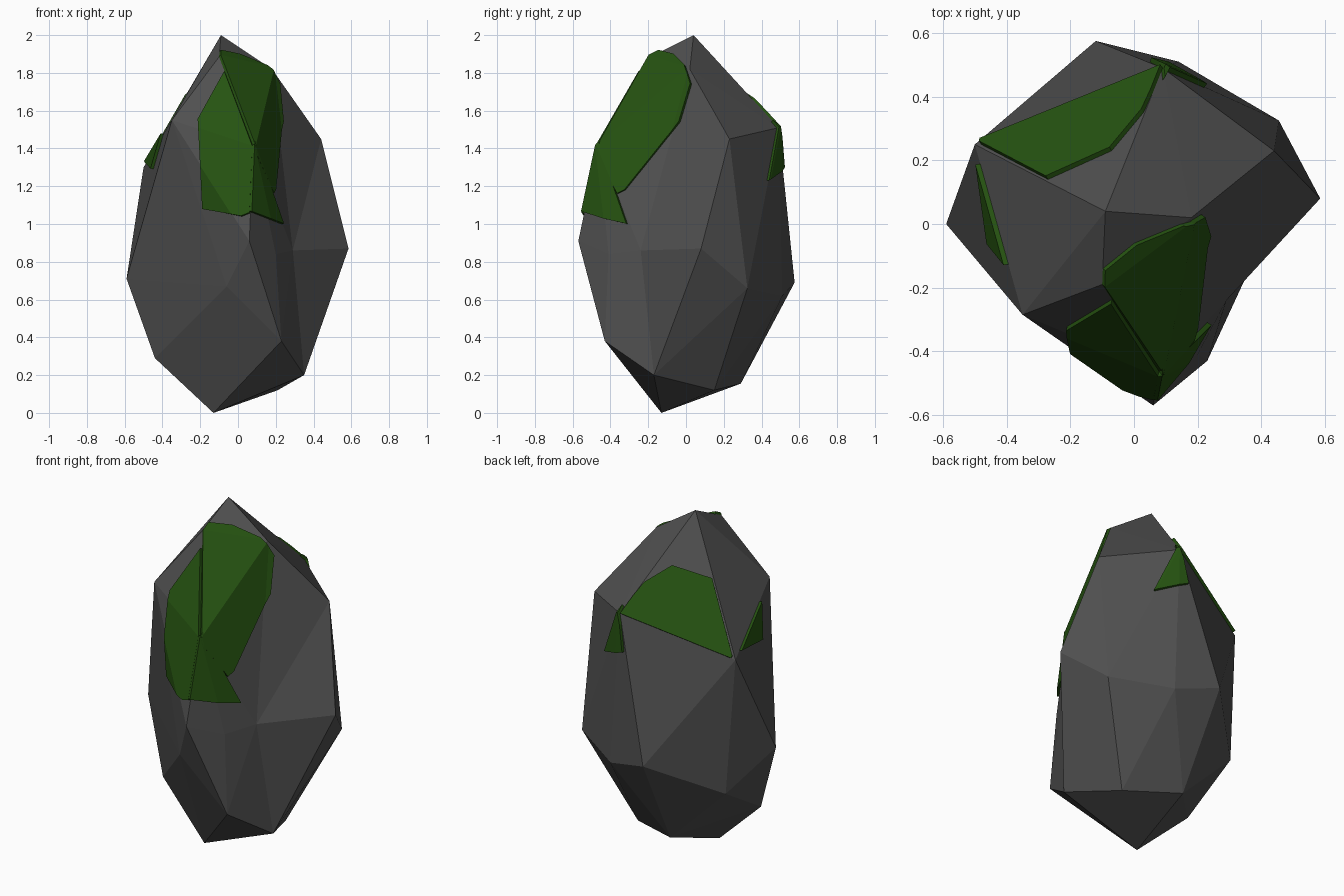
import bpy, bmesh
from mathutils import Vector

if "Cube" in bpy.data.objects:
    bpy.data.objects.remove(bpy.data.objects["Cube"])


def material(name, rgb):
    m = bpy.data.materials.new(name)
    m.diffuse_color = (*rgb, 1)
    m.use_nodes = True
    m.node_tree.nodes["Principled BSDF"].inputs["Base Color"].default_value = m.diffuse_color
    return m


STONE = material("dark grey stone", (0.08, 0.08, 0.08))
MOSS = material("moss green", (0.019, 0.086, 0.0055))


def add_object(name, bm, mat):
    mesh = bpy.data.meshes.new(name)
    bm.to_mesh(mesh)
    mesh.materials.append(mat)
    ob = bpy.data.objects.new(name, mesh)
    bpy.context.collection.objects.link(ob)
    return ob


# Boulder: faceted hull of its corner points
corners = [
    (-.09, .04, 2.0), (-.1, -.19, 1.885), (.18, .02, 1.82),              # crown
    (-.35, -.285, 1.55), (.44, .23, 1.45), (.09, .49, 1.51),             # shoulders
    (.08, -.465, 1.41), (-.5, .25, 1.3),
    (.06, -.57, .91), (.585, .08, .87), (.455, .325, .66),               # belly
    (.14, .51, .62), (-.12, .575, .69), (-.59, 0, .71), (-.06, -.46, .67),
    (-.45, .27, .5), (.23, -.43, .38), (-.44, -.075, .29),               # underside
    (.35, -.17, .2), (-.1, .29, .155), (.21, .15, .12), (-.13, -.13, 0),
]
# Hollow in the front right: hull points that are pushed inward afterwards
hollow = [((.47, -.30, .86), (.29, -.24, .86)), ((.28, -.50, .84), (.2, -.41, .84))]

rock = bmesh.new()
for c in corners:
    rock.verts.new(c)
pushed = [(rock.verts.new(a), Vector(b)) for a, b in hollow]
bmesh.ops.convex_hull(rock, input=rock.verts[:])
for v, target in pushed:
    v.co = target
bmesh.ops.recalc_face_normals(rock, faces=rock.faces[:])
rock.normal_update()
add_object("boulder", rock, STONE)


# Moss plates: rock faces clipped to a convex outline seen along one axis
def moss_patch(name, axis, outline, facing, limit):
    bm = rock.copy()
    facing = Vector(facing).normalized()
    bm.normal_update()
    bmesh.ops.delete(bm, geom=[f for f in bm.faces if f.normal.dot(facing) < limit],
                     context='FACES')
    i, j = [k for k in range(3) if k != axis]
    cu = sum(p[0] for p in outline) / len(outline)
    cv = sum(p[1] for p in outline) / len(outline)
    for (u0, v0), (u1, v1) in zip(outline, outline[1:] + outline[:1]):
        co, no = Vector((0, 0, 0)), Vector((0, 0, 0))
        co[i], co[j] = u0, v0
        no[i], no[j] = v1 - v0, u0 - u1
        if no[i] * (cu - u0) + no[j] * (cv - v0) > 0:
            no = -no
        bmesh.ops.bisect_plane(bm, geom=bm.verts[:] + bm.edges[:] + bm.faces[:],
                               plane_co=co, plane_no=no, clear_outer=True)
    ob = add_object(name, bm, MOSS)
    bm.free()
    mod = ob.modifiers.new("thickness", 'SOLIDIFY')
    mod.thickness = 0.016
    mod.offset = 1
    mod.use_even_offset = True


X, Y, Z = 0, 1, 2
moss_patch("moss_front_left", Y,
           [(-.06, 1.82), (-.21, 1.55), (-.18, 1.08), (.02, 1.04), (.07, 1.06), (.1, 1.42)],
           (-1, -1, 0), 0.6)
moss_patch("moss_front_tip", Y,
           [(.08, 1.43), (.05, 1.07), (.23, 1.0)], (1, -1, 0), 0.4)
moss_patch("moss_front_right", X,
           [(-.14, 1.91), (-.06, 1.89), (0, 1.83), (.03, 1.74), (-.03, 1.54),
            (-.32, 1.18), (-.36, 1.16), (-.5, 1.43), (-.5, 1.55), (-.2, 1.9)],
           (1, 0, 0), 0.05)
moss_patch("moss_back", Z,
           [(-.48, .25), (-.27, .14), (-.07, .23), (.03, .35), (.1, .5), (.03, .6), (-.4, .5)],
           (-.47, .73, .5), 0.97)
moss_patch("moss_back_tip", Y,
           [(.09, 1.54), (.05, 1.3), (.22, 1.23)], (.6, .8, 0), 0.7)
moss_patch("moss_left", X,
           [(-.16, 1.57), (.23, 1.42), (.2, 1.33), (-.06, 1.29)], (-1, 0, 0), 0.9)
rock.free()
